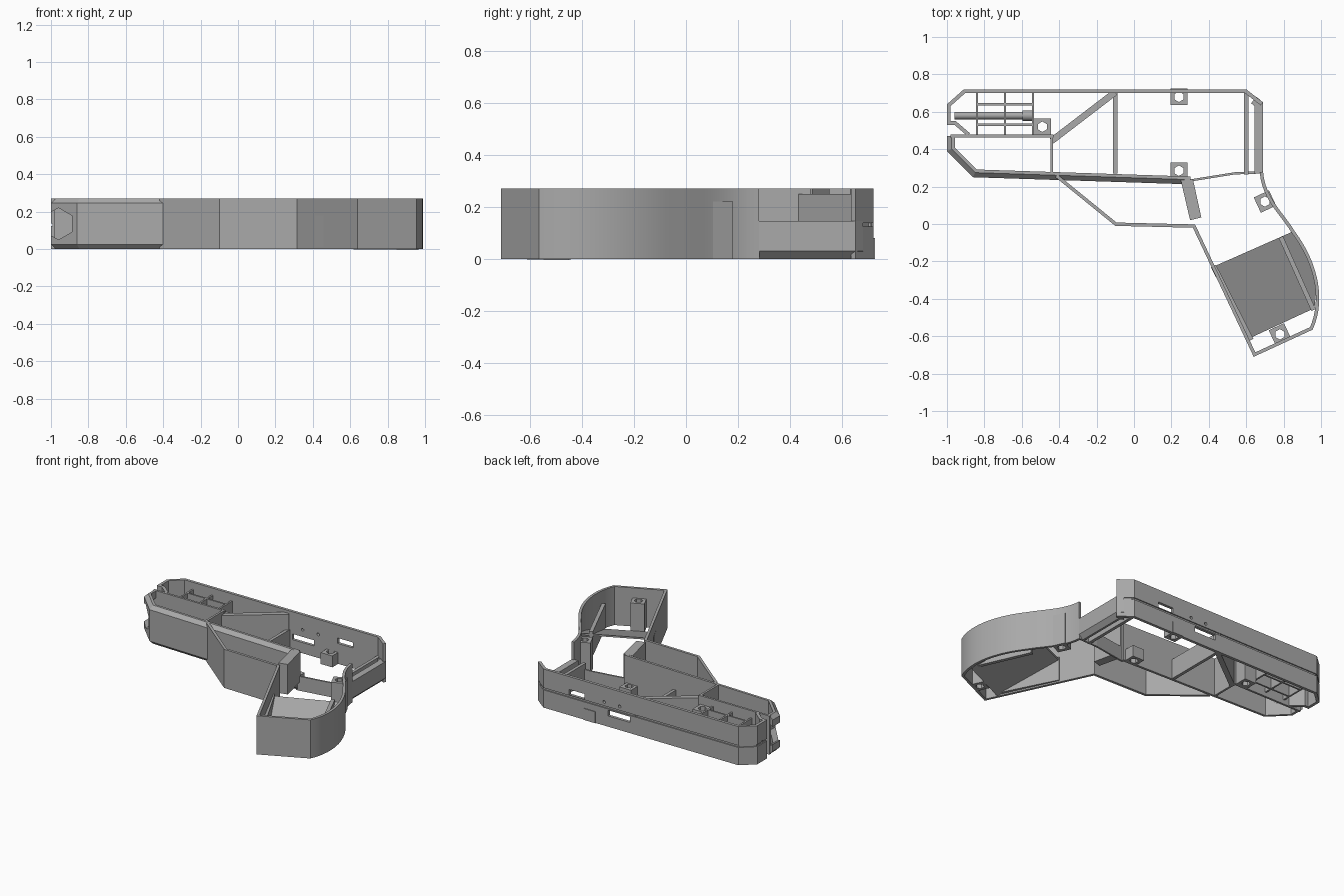
import bpy, bmesh, math
from mathutils import Vector, Matrix
from mathutils.geometry import interpolate_bezier

if "Cube" in bpy.data.objects:
    bpy.data.objects.remove(bpy.data.objects["Cube"])

H = 0.27
grey = bpy.data.materials.new("plain_grey")
grey.use_nodes = True
COLOUR = (0.4, 0.4, 0.4, 1)
grey.diffuse_color = COLOUR
grey.node_tree.nodes["Principled BSDF"].inputs["Base Color"].default_value = COLOUR


def finish(name, bm, smooth=False):
    bmesh.ops.recalc_face_normals(bm, faces=bm.faces)
    mesh = bpy.data.meshes.new(name)
    bm.to_mesh(mesh)
    bm.free()
    mesh.materials.append(grey)
    ob = bpy.data.objects.new(name, mesh)
    bpy.context.collection.objects.link(ob)
    if smooth:
        bpy.ops.object.select_all(action="DESELECT")
        ob.select_set(True)
        bpy.context.view_layer.objects.active = ob
        bpy.ops.object.shade_smooth_by_angle(angle=math.radians(25))
    return ob


def sweep(name, path, section, smooth=False):
    """Sweep an (inset, height) section along a path; inset goes to the left."""
    pts = [Vector(p) for p in path]
    bm = bmesh.new()
    rings = []
    for i, p in enumerate(pts):
        sides = []
        if i > 0:
            sides.append((p - pts[i - 1]).normalized())
        if i < len(pts) - 1:
            sides.append((pts[i + 1] - p).normalized())
        normals = [Vector((-d.y, d.x)) for d in sides]
        mitre = sum(normals, Vector((0, 0))).normalized()
        mitre /= mitre.dot(normals[0])
        rings.append([bm.verts.new((*(p + mitre * o), z)) for o, z in section])
    n = len(section)
    for a, b in zip(rings, rings[1:]):
        for j in range(n):
            k = (j + 1) % n
            bm.faces.new((a[j], a[k], b[k], b[j]))
    bm.faces.new(rings[0])
    bm.faces.new(rings[-1])
    return finish(name, bm, smooth)


def band(t, z0=0.0, z1=H):
    return [(0, z0), (t, z0), (t, z1), (0, z1)]


def rib(name, a, b, width, z0, z1):
    h = width / 2
    return sweep(name, [a, b], [(-h, z0), (h, z0), (h, z1), (-h, z1)])


def prism(name, outline, z0, z1, height_rule=None):
    bm = bmesh.new()
    low = [bm.verts.new((x, y, z0)) for x, y in outline]
    face = bm.faces.new(low)
    new = bmesh.ops.extrude_face_region(bm, geom=[face])["geom"]
    for v in new:
        if isinstance(v, bmesh.types.BMVert):
            v.co.z = z1
    if height_rule:
        for v in bm.verts:
            v.co.z += height_rule(v.co)
    return finish(name, bm)


def cylinder(name, centre, radius, depth, sides, axis="Z", smooth=False):
    turn = {"Z": Matrix(), "X": Matrix.Rotation(math.pi / 2, 4, "Y"),
            "Y": Matrix.Rotation(math.pi / 2, 4, "X")}[axis]
    bm = bmesh.new()
    bmesh.ops.create_cone(bm, cap_ends=True, segments=sides, radius1=radius, radius2=radius,
                          depth=depth, matrix=Matrix.Translation(centre) @ turn)
    return finish(name, bm, smooth)


def box(name, x0, x1, y0, y1, z0, z1):
    return prism(name, [(x0, y0), (x1, y0), (x1, y1), (x0, y1)], z0, z1)


def cut(target, cutters):
    """Subtract the cutters, bake the result and drop the cutters."""
    for c in cutters:
        c.hide_render = True
        m = target.modifiers.new("cut", "BOOLEAN")
        m.operation, m.solver, m.object = "DIFFERENCE", "EXACT", c
    bpy.context.view_layer.update()
    graph = bpy.context.evaluated_depsgraph_get()
    mesh = bpy.data.meshes.new_from_object(target.evaluated_get(graph))
    target.modifiers.clear()
    target.data = mesh
    for c in cutters:
        bpy.data.objects.remove(c)


# Long back wall with its groove, slots and pin holes
grooved = [(0, 0), (0.02, 0), (0.02, H), (0, H), (0, 0.138), (0.008, 0.138), (0.008, 0.124), (0, 0.124)]
back = sweep("back_wall", [(0.69, 0.65), (0.6, 0.72), (-0.91, 0.72), (-1, 0.64), (-1, 0.53),
                           (-0.96, 0.53), (-0.89, 0.47)], grooved)
cut(back, [box("slot_a", 0.28, 0.4, 0.68, 0.75, 0.142, 0.18),
           box("slot_b", -0.07, 0.1, 0.68, 0.75, 0.075, 0.115),
           cylinder("pin_a", (0.13, 0.72, 0.165), 0.01, 0.1, 12, "Y"),
           cylinder("pin_b", (0.01, 0.72, 0.165), 0.01, 0.1, 12, "Y"),
           cylinder("pin_c", (-1, 0.585, 0.135), 0.01, 0.1, 12, "X")])

# Lower body wall and nose, bevelled along both rims
bevelled = [(0.025, 0), (0.042, 0), (0.042, H), (0.025, H), (0, H - 0.025), (0, 0.025)]
front = sweep("lower_body_wall", [(-1, 0.47), (-1, 0.39), (-0.86, 0.25), (0.3, 0.212)], bevelled)
cut(front, [cylinder("nose_hole", (-0.96, 0.39, 0.135), 0.085, 0.24, 6, "Y")])

# Low rear wall
sweep("rear_wall", [(0.69, 0.27), (0.69, 0.65), (0.655, 0.68)],
      [(0.03, 0), (0.045, 0), (0.045, 0.145), (0, 0.145), (0, 0.03)])

# Fore part and handle in one continuous wall
curve = interpolate_bezier(Vector((0.955, -0.565)), Vector((1.03, -0.4)),
                           Vector((0.98, -0.2)), Vector((0.86, -0.04)), 16)
curve += interpolate_bezier(Vector((0.86, -0.04)), Vector((0.8, 0.06)),
                            Vector((0.7, 0.14)), Vector((0.69, 0.28)), 12)[1:]
sweep("handle_wall", [(-0.42, 0.25), (-0.1, -0.01), (0.315, -0.02), (0.64, -0.71)]
      + [tuple(p.xy) for p in curve], band(0.018), smooth=True)

# Inner walls and ribs
rib("nose_divider", (-0.98, 0.47), (-0.43, 0.47), 0.015, 0, H)
rib("chamber_end", (-0.44, 0.47), (-0.44, 0.27), 0.015, 0, H)
rib("diagonal_brace", (-0.44, 0.445), (-0.1, 0.705), 0.035, 0, 0.25)
rib("middle_rib", (-0.1, 0.27), (-0.1, 0.71), 0.022, 0, 0.14)
rib("rear_rib", (0.6, 0.265), (0.6, 0.71), 0.022, 0, 0.14)
sweep("rear_sill", [(0.29, 0.225), (0.54, 0.265), (0.69, 0.27)], band(0.012, 0, 0.1))
prism("trigger_post", [(0.25, 0.235), (0.3, 0.02), (0.36, 0.035), (0.315, 0.24)][::1], 0.06, H)

# Nose grid with the tube running through it
for x in (-0.84, -0.69, -0.54):
    rib("grid_cross_rib", (x, 0.47), (x, 0.71), 0.012, 0.03, 0.22)
for y in (0.64, 0.53):
    rib("grid_long_rib", (-0.84, y), (-0.54, y), 0.012, 0.03, 0.22)
cylinder("tube", (-0.76, 0.58, 0.135), 0.02, 0.4, 24, "X", True)
cylinder("tube_collar", (-0.57, 0.58, 0.135), 0.028, 0.05, 24, "X", True)

# Screw bosses with hexagonal pockets
bosses = [(-0.49, 0.52, 0, 0.21), (0.24, 0.68, 0, 0.08), (0.24, 0.285, 0, 0.08),
          (0.7, 0.12, 25, 0.22), (0.78, -0.59, 25, 0.2)]
for x, y, angle, top in bosses:
    turn = Matrix.Rotation(math.radians(angle), 2)
    corners = [Vector((x, y)) + turn @ Vector(c) * 0.045
               for c in ((-1, -1), (1, -1), (1, 1), (-1, 1))]
    boss = prism("screw_boss", corners, 0, top)
    cut(boss, [cylinder("pocket", (x, y, 0.1), 0.028, 0.5, 6)])


# Sloping handle floor and its two rails
def slope(co):
    along = (co.xy - Vector((0.42, -0.22))).dot(Vector((0.43, -0.9)))
    return 0.16 * (1 - along / 0.43)


prism("handle_floor", [(0.42, -0.23), (0.62, -0.61), (0.965, -0.45), (0.975, -0.35),
                       (0.94, -0.2), (0.85, -0.04)], 0, 0.012, slope)
rib("handle_rail_front", (0.425, -0.225), (0.625, -0.62), 0.03, 0.01, 0.18)
rib("handle_rail_back", (0.785, -0.07), (0.96, -0.46), 0.025, 0.01, 0.18)
